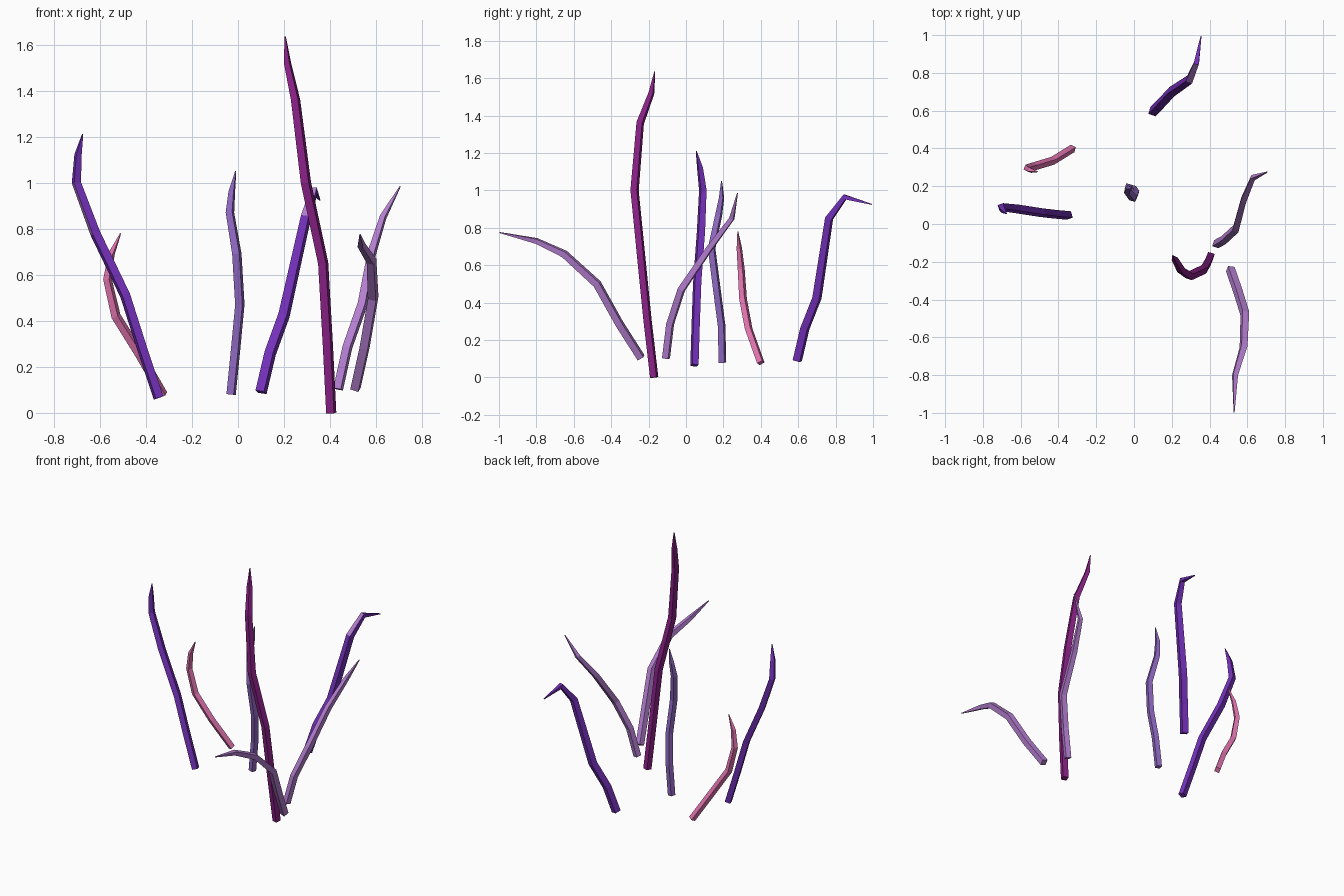
import bpy, bmesh, math
from mathutils import Vector

if "Cube" in bpy.data.objects:
    bpy.data.objects.remove(bpy.data.objects["Cube"])

SIDES = 4


def material(name, rgb):
    """Flat colour given as sRGB 0-255, stored as linear."""
    m = bpy.data.materials.new(name)
    lin = [(c / 255 / 12.92) if c < 11 else ((c / 255 + 0.055) / 1.055) ** 2.4 for c in rgb]
    m.diffuse_color = (*lin, 1)
    m.use_nodes = True
    m.node_tree.nodes["Principled BSDF"].inputs["Base Color"].default_value = m.diffuse_color
    return m


magenta = material("magenta", (138, 32, 134))
violet = material("violet", (116, 48, 186))
pink = material("pink", (226, 116, 176))
lavender = material("lavender", (144, 104, 194))
lilac = material("lilac", (180, 126, 208))


def stalk(name, path, radius, mat, twist=28, patch_segment=None, patch_dir=None):
    """Tapered square tube along a path; optionally one lilac face patch."""
    pts = [Vector(p) for p in path]
    n = len(pts)
    bm = bmesh.new()
    rings = []
    side = Vector((1, 0, 0))
    for i, p in enumerate(pts):
        t = ((pts[min(i + 1, n - 1)] - p).normalized()
             + (p - pts[max(i - 1, 0)]).normalized()).normalized()
        side = (side - t * side.dot(t)).normalized()
        up = t.cross(side)
        r = radius * {0: 0.12, 1: 0.7, 2: 0.9}.get(n - 1 - i, 1.0)
        angles = [math.radians(twist) + math.tau * k / SIDES for k in range(SIDES)]
        rings.append([bm.verts.new(p + r * (side * math.cos(a) + up * math.sin(a)))
                      for a in angles])
    for i, (lo, hi) in enumerate(zip(rings, rings[1:])):
        faces = [bm.faces.new((lo[k], lo[(k + 1) % SIDES], hi[(k + 1) % SIDES], hi[k]))
                 for k in range(SIDES)]
        if i == patch_segment:
            for f in faces:
                f.normal_update()
            max(faces, key=lambda f: f.normal.dot(Vector(patch_dir))).material_index = 1
    bm.faces.new(rings[0][::-1])
    bm.faces.new(rings[-1])
    bmesh.ops.recalc_face_normals(bm, faces=bm.faces[:])
    me = bpy.data.meshes.new(name)
    bm.to_mesh(me)
    bm.free()
    me.materials.append(mat)
    if patch_segment is not None:
        me.materials.append(lilac)
    ob = bpy.data.objects.new(name, me)
    bpy.context.collection.objects.link(ob)


# Tall stalk
stalk("tall_magenta_stalk", [
    (.405, -.17, 0), (.39, -.205, .30), (.37, -.24, .65), (.295, -.275, 1.0),
    (.25, -.245, 1.36), (.215, -.185, 1.52), (.205, -.167, 1.635)], .025, magenta)

# Left stalks
stalk("left_violet_stalk", [
    (-.345, .045, .065), (-.42, .052, .29), (-.49, .06, .51), (-.62, .08, .78),
    (-.702, .09, 1.0), (-.695, .075, 1.12), (-.675, .055, 1.21)], .025, violet,
    62, 3, (-1, -.3, 0))
stalk("left_pink_stalk", [
    (-.325, .40, .078), (-.43, .335, .26), (-.53, .305, .42), (-.567, .295, .58),
    (-.55, .285, .69), (-.51, .277, .78)], .022, pink)

# Middle and back stalks
stalk("middle_lavender_stalk", [
    (-.03, .195, .08), (-.01, .19, .28), (.008, .165, .47), (-.005, .137, .69),
    (-.035, .175, .87), (-.027, .19, .96), (-.01, .19, 1.05)], .023, lavender)
stalk("back_violet_stalk", [
    (.10, .595, .09), (.14, .635, .26), (.20, .70, .425), (.295, .765, .85),
    (.33, .85, .965), (.355, .995, .925)], .028, violet, 28, 3, (-.4, -.8, .4))

# Right stalks
stalk("front_lilac_stalk", [
    (.51, -.24, .105), (.55, -.355, .285), (.587, -.475, .50), (.58, -.65, .66),
    (.535, -.80, .73), (.53, -.997, .775)], .026, lilac)
stalk("right_lilac_stalk", [
    (.435, -.107, .103), (.475, -.085, .285), (.54, -.025, .47), (.58, .125, .69),
    (.63, .245, .85), (.705, .275, .985)], .024, lilac)
